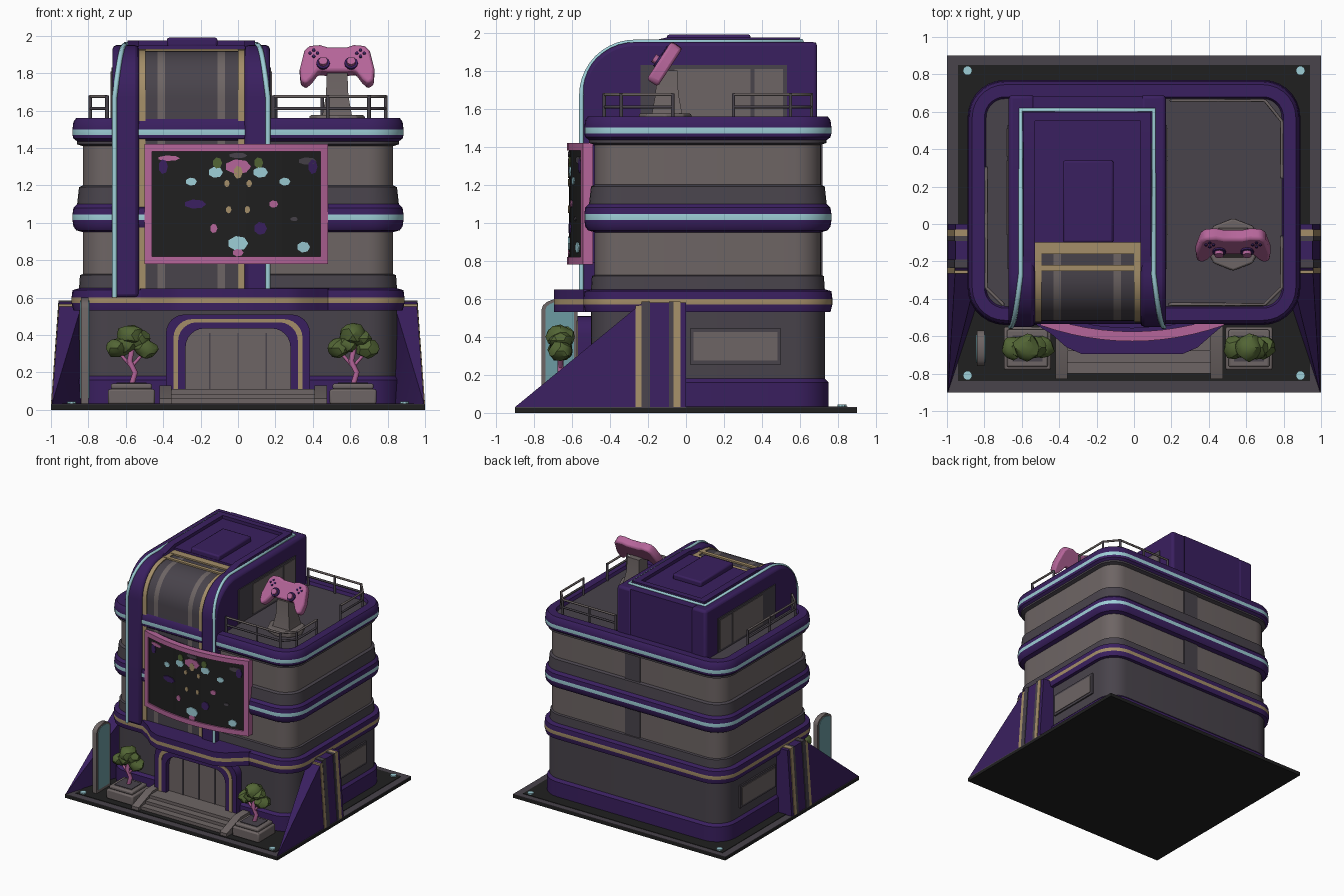
import bpy, bmesh, math, random
from mathutils import Matrix, Vector

random.seed(4)
if "Cube" in bpy.data.objects:
    bpy.data.objects.remove(bpy.data.objects["Cube"], do_unlink=True)


def material(name, r, g, b):
    m = bpy.data.materials.new(name)
    m.use_nodes = True
    m.diffuse_color = (r, g, b, 1)
    m.node_tree.nodes["Principled BSDF"].inputs["Base Color"].default_value = (r, g, b, 1)
    return m


PURPLE = material("purple", .042, .014, .115)
DARK = material("dark grey", .065, .056, .07)
TAUPE = material("taupe", .155, .13, .128)
TAN = material("tan", .37, .27, .14)
CYAN = material("pale cyan", .34, .62, .68)
PINK = material("pink", .46, .13, .32)
BLACK = material("black", .014, .014, .014)
GREEN = material("leaf green", .085, .13, .035)
TEAL = material("teal glass", .15, .33, .36)
made = []


def mesh(name, verts, faces, mats, index=None, bevel=0):
    me = bpy.data.meshes.new(name)
    me.from_pydata(verts, [], faces)
    for m in mats:
        me.materials.append(m)
    if index:
        me.polygons.foreach_set("material_index", index)
    bm = bmesh.new()
    bm.from_mesh(me)
    bmesh.ops.recalc_face_normals(bm, faces=bm.faces)
    bm.to_mesh(me)
    bm.free()
    ob = bpy.data.objects.new(name, me)
    bpy.context.collection.objects.link(ob)
    if bevel:
        mod = ob.modifiers.new("Bevel", 'BEVEL')
        mod.width, mod.segments = bevel, 2
    made.append(ob)
    return ob


def loft(name, rings, mats, index=None, bevel=0):
    n = len(rings[0])
    faces = [(k * n + i, k * n + (i + 1) % n, (k + 1) * n + (i + 1) % n, (k + 1) * n + i)
             for k in range(len(rings) - 1) for i in range(n)]
    faces += [tuple(range(n))[::-1], tuple(range(len(rings) * n - n, len(rings) * n))]
    if index:
        index = [s for s in index for _ in range(n)] + [index[0], index[-1]]
    return mesh(name, [v for r in rings for v in r], faces, mats, index, bevel)


def prism(name, pts, lo, hi, axis, mat, bevel=0):
    put = {'x': lambda a, b, h: (h, a, b), 'y': lambda a, b, h: (a, h, b),
           'z': lambda a, b, h: (a, b, h)}[axis]
    return loft(name, [[put(a, b, h) for a, b in pts] for h in (lo, hi)], [mat], bevel=bevel)


def box(name, x0, x1, y0, y1, z0, z1, mat, bevel=0):
    return prism(name, [(x0, y0), (x1, y0), (x1, y1), (x0, y1)], z0, z1, 'z', mat, bevel)


def hull(name, pts, mat):
    bm = bmesh.new()
    for p in pts:
        bm.verts.new(p)
    bmesh.ops.convex_hull(bm, input=bm.verts)
    bm.verts.index_update()
    ob = mesh(name, [v.co[:] for v in bm.verts], [[v.index for v in f.verts] for f in bm.faces], [mat])
    bm.free()
    return ob


def tube(name, pts, radius, mat):
    cu = bpy.data.curves.new(name, 'CURVE')
    cu.dimensions, cu.bevel_depth, cu.bevel_resolution, cu.use_fill_caps = '3D', radius, 1, True
    sp = cu.splines.new('POLY')
    sp.points.add(len(pts) - 1)
    for p, co in zip(sp.points, pts):
        p.co = (*co, 1)
    cu.materials.append(mat)
    bpy.context.collection.objects.link(bpy.data.objects.new(name, cu))


def ellipse(cx, cy, rx, ry, n=10):
    return [(cx + rx * math.cos(i * math.tau / n), cy + ry * math.sin(i * math.tau / n)) for i in range(n)]


def rounded(o, z):
    r, pts = .14 + o, []
    for k, (cx, cy) in enumerate([(.69, .57), (-.69, .57), (-.69, -.34), (.69, -.34)]):
        for i in range(8):
            t = (k + i / 7) * math.pi / 2
            pts.append((cx + r * math.cos(t), cy + r * math.sin(t), z))
    return pts


# Ground slab with border and corner lamps
box("ground_slab", -1, 1, -.9, .9, 0, .026, BLACK)
box("ground_border", -1, 1, -.9, .9, .026, .03, DARK)
box("ground_paving", -.94, .94, -.84, .85, .03, .034, BLACK)
for x in (-.89, .89):
    for y in (-.81, .82):
        prism("corner_lamp", ellipse(x, y, .025, .025), .03, .045, 'z', CYAN)

# Main building: offset, height, colour of the segment above
P, D, T, N, C = range(5)
levels = [(.04, .03, P), (.04, .16, P), (.02, .18, D), (.02, .53, P), (.05, .53, P), (.06, .57, N),
          (.06, .6, P), (.055, .64, P), (.02, .65, D), (.015, .72, D), (0, .725, T), (0, .95, P),
          (.035, .96, P), (.05, .98, P), (.055, 1.015, C), (.055, 1.045, P), (.05, 1.08, P), (.03, 1.1, D),
          (.02, 1.19, D), (0, 1.2, T), (0, 1.41, D), (.03, 1.42, D), (.03, 1.435, P), (.05, 1.45, P),
          (.055, 1.47, C), (.055, 1.5, P), (.05, 1.54, P), (.035, 1.56, P), (-.03, 1.56, P), (-.04, 1.535, D),
          (-.06, 1.535, D)]
loft("building", [rounded(o, z) for o, z, _ in levels], [PURPLE, DARK, TAUPE, TAN, CYAN],
     [m for _, _, m in levels[:-1]])
for z0, z1 in ((.72, .955), (1.195, 1.415)):
    box("rear_window_pillar", -.07, .07, .69, .718, z0, z1, DARK)

# Canopy bulging over the entrance
canopy = [(-.54, -.45), (-.52, -.54), (-.44, -.59), (-.36, -.66), (-.28, -.695), (.26, -.695), (.34, -.66),
          (.42, -.59), (.48, -.54), (.5, -.45)]
for z0, z1, m in ((.53, .57, PURPLE), (.57, .6, TAN), (.6, .648, PURPLE)):
    prism("canopy", canopy, z0, z1, 'z', m)


# Entrance arch, doors and steps
def arch(w, top, r=.1):
    arc = [(w - r + r * math.cos(i * math.pi / 12), top - r + r * math.sin(i * math.pi / 12)) for i in range(7)]
    return [(w, .03)] + arc + [(-x, z) for x, z in arc[::-1]] + [(-w, .03)]


for w, top, w2, top2, y, m in ((.385, .51, .345, .485, -.57, PURPLE), (.345, .485, .32, .468, -.575, TAN),
                               (.32, .468, .28, .435, -.57, PURPLE)):
    a, b = arch(w, top), arch(w2, top2)
    prism("entrance_arch", a + b[::-1], y, -.48, 'y', m)
prism("entrance_doors", arch(.285, .44), -.525, -.48, 'y', TAUPE)
for x in (-.15, 0, .15):
    box("door_seam", x - .004, x + .004, -.53, -.52, .1, .41, DARK)
for i in range(3):
    box("entrance_step", -.36, .41, -.8 + .06 * i, -.5, .03, .06 + .025 * i, TAUPE)
for x in (-.42, .41):
    prism("step_cheek", [(-.83, .03), (-.83, .06), (-.64, .13), (-.52, .13), (-.52, .03)], x, x + .065, 'x', TAUPE)

# Side buttresses with stripes, and ground floor side windows
for s in (-1, 1):
    hull("side_buttress", [(s * x, y, z) for x, y, z in (
        (.995, -.9, .03), (.995, 0, .03), (.83, 0, .03), (.83, -.4, .03), (.955, -.23, .58),
        (.955, 0, .58), (.83, 0, .58), (.83, -.23, .58))], PURPLE)
    for y, w, m in ((-.265, .03, TAN), (-.235, .045, DARK), (-.09, .025, DARK), (-.065, .035, TAN)):
        top = .585 if y > -.25 else .565
        hull("buttress_stripe", [(s * x, yy, z) for yy in (y, y + w) for x, z in (
            (1, .03), (.96, top), (.83, top), (.83, .03))], m)
    sx = sorted((s * .84, s * .862))
    box("side_window_frame", *sx, .02, .5, .255, .445, DARK)
    sx = sorted((s * .84, s * .867))
    box("side_window", *sx, .04, .48, .275, .425, TAUPE)


# Tower: two fins with a curved front, and striped infill between them
def tower_front(d):
    r = .28 - d
    return [(-.55 + d, .6)] + [(-.27 - r * math.cos(i * math.pi / 20), 1.67 + r * math.sin(i * math.pi / 20))
                               for i in range(11)]


for x0, x1 in ((-.67, -.53), (.035, .17)):
    prism("tower_fin", tower_front(0) + [(.69, 1.95), (.69, .6)], x0, x1, 'x', PURPLE, .02)
infill = [(-.54, -.495, TAN), (-.495, -.43, DARK), (-.43, -.39, TAUPE), (-.39, -.11, DARK),
          (-.11, -.07, TAUPE), (-.07, 0, DARK), (0, .045, TAN)]
for x0, x1, m in infill:
    d = .024 if m == TAN else .032
    prism("tower_infill", tower_front(d) + [(-.1, 1.95 - d), (-.1, .6)], x0, x1, 'x', m)
for y0, y1 in ((-.16, -.1), (-.25, -.22)):
    box("tower_cross_trim", -.535, .04, y0, y1, 1.89, 1.93, TAN)
box("tower_core", -.54, .045, -.1, .685, 1.5, 1.948, PURPLE)
prism("tower_cap", [(-.25, 1.94), (-.1, 1.975), (.58, 1.975), (.6, 1.94)], -.59, -.53, 'x', PURPLE)
prism("tower_cap", [(-.25, 1.94), (-.1, 1.975), (.58, 1.975), (.6, 1.94)], .035, .09, 'x', PURPLE)
box("tower_cap_rear", -.59, .09, .55, .6, 1.94, 1.975, PURPLE)
box("roof_hatch", -.38, -.11, -.1, .34, 1.94, 1.99, PURPLE, .012)
left = [(-.66 + .055 * min(1, max(0, i - 1) / 10), y, z) for i, (y, z) in enumerate(tower_front(0))]
left += [(-.605, .61, 1.952)]
tube("tower_light_strip", left + [(-.5 - x, y, z) for x, y, z in left[::-1]], .014, CYAN)
for x0, x1 in ((-.677, -.66), (.16, .177)):
    box("tower_window_frame", x0, x1, -.24, .53, 1.54, 1.83, DARK)
    for y0, y1 in ((-.06, .34), (.36, .51)):
        box("tower_window", x0 - .004, x1 + .004, y0, y1, 1.56, 1.81, TAUPE)


# Convex billboard with a pink frame and coloured shapes
def bulge(x):
    return -.615 + .085 * ((x + .01) / .49) ** 2


def curved_panel(name, x0, x1, z0, z1, front, back, mat):
    xs = [x0 + (x1 - x0) * i / 12 for i in range(13)]
    pts = [(x, bulge(x) + front) for x in xs] + [(x, bulge(x) + back) for x in xs[::-1]]
    prism(name, pts, z0, z1, 'z', mat)


curved_panel("billboard_back", -.49, .47, .79, 1.41, .015, .06, PURPLE)
curved_panel("billboard_screen", -.46, .44, .82, 1.38, 0, .02, BLACK)
for z in (.78, 1.38):
    curved_panel("billboard_frame", -.5, .48, z, z + .04, -.012, .04, PINK)
for x in (-.5, .44):
    curved_panel("billboard_frame", x, x + .04, .8, 1.4, -.012, .04, PINK)
art = [(0, 1.3, .07, .04, PINK), (0, 1.27, .025, .035, TAN), (0, .89, .055, .04, CYAN), (0, .84, .03, .02, PINK),
       (-.37, 1.345, .06, .015, PINK), (.37, 1.33, .05, .02, DARK), (-.23, 1.1, .06, .025, PURPLE),
       (.19, 1.1, .025, .02, PINK), (.12, .97, .035, .035, PURPLE), (-.13, .97, .02, .025, PINK),
       (.35, .87, .035, .03, CYAN), (.3, 1.02, .02, .012, DARK), (0, 1.36, .05, .015, DARK)]
for s in (-1, 1):
    art += [(s * .12, 1.27, .04, .03, CYAN), (s * .11, 1.32, .025, .03, GREEN), (s * .06, 1.21, .015, .02, TAN),
            (s * .25, 1.22, .03, .022, CYAN), (s * .05, 1.07, .015, .02, TAN), (s * .4, 1.3, .025, .04, PURPLE)]
for x, z, w, h, m in art:
    ob = prism("screen_shape", ellipse(x, z, w, h, 7), -.006, .002, 'y', m)
    for v in ob.data.vertices:
        v.co.y += bulge(v.co.x)

# Planters with small trees
for cx in (-.57, .615):
    box("planter", cx - .125, cx + .125, -.78, -.55, .03, .11, TAUPE, .01)
    box("planter_rim", cx - .11, cx + .11, -.765, -.565, .11, .14, TAUPE, .01)
    box("planter_soil", cx - .08, cx + .08, -.735, -.595, .13, .145, DARK)
    tube("tree_trunk", [(cx, -.66, .13), (cx + .02, -.66, .2), (cx - .01, -.66, .26), (cx + .01, -.66, .36)], .017, PINK)
    for s in (-1, 1):
        tube("tree_branch", [(cx, -.66, .23), (cx + s * .07, -.66, .31)], .01, PINK)
    for dx, dz, r in ((-.075, .33, .065), (.08, .325, .065), (0, .4, .075), (-.03, .35, .06), (.04, .38, .06)):
        bm = bmesh.new()
        bmesh.ops.create_icosphere(bm, subdivisions=2, radius=r)
        for v in bm.verts:
            v.co *= random.uniform(.85, 1.1)
            v.co.z *= .8
        verts = [(v.co + Vector((cx + dx, -.66, dz)))[:] for v in bm.verts]
        mesh("tree_leaves", verts, [[v.index for v in f.verts] for f in bm.faces], [GREEN])
        bm.free()


# Freestanding sign
def sign_outline(w, z0, top):
    arc = [(-.665 + w * math.cos(i * math.pi / 8), top - w * .6 + w * .6 * math.sin(i * math.pi / 8)) for i in range(9)]
    return [(-.665 + w, z0)] + arc + [(-.665 - w, z0)]


prism("sign_frame", sign_outline(.095, .03, .6), -.84, -.8, 'x', TAUPE)
prism("sign_panel", sign_outline(.075, .06, .585), -.845, -.795, 'x', TEAL)

# Roof railings
for run in ([(.19, -.43), (.48, -.43), (.7, -.43), (.79, -.34), (.79, -.07)],
            [(.79, .25), (.79, .55), (.7, .66), (.45, .66), (.2, .66)],
            [(-.79, .3), (-.79, 0), (-.79, -.34), (-.7, -.43)]):
    for z in (1.61, 1.675):
        tube("railing_bar", [(x, y, z) for x, y in run], .009, TAUPE if z > 1.65 else DARK)
    for x, y in run:
        tube("railing_post", [(x, y, 1.53), (x, y, 1.68)], .01, DARK)

# Rooftop gamepad on a pedestal
prism("pedestal_base", ellipse(.53, -.11, .15, .14, 8), 1.53, 1.575, 'z', TAUPE, .01)
loft("pedestal", [[(.53 + a * w, -.1 + b * w, z) for a, b in ((-1, -1), (1, -1), (1, 1), (-1, 1))]
                  for w, z in ((.08, 1.57), (.06, 1.68), (.055, 1.8))], [TAUPE])
half = [(.05, .1), (.09, .115), (.15, .11), (.175, .08), (.2, -.04), (.195, -.11), (.165, -.13), (.135, -.1),
        (.1, -.045), (.05, -.05)]
pad = [prism("gamepad_body", half + [(-x, z) for x, z in half[::-1]], -.035, .035, 'y', PINK, .014)]
for s in (-1, 1):
    pad.append(prism("gamepad_stick_ring", ellipse(s * .075, -.01, .036, .036, 12), -.045, -.03, 'y', PURPLE))
    pad.append(prism("gamepad_stick", ellipse(s * .075, -.01, .024, .024, 12), -.065, -.04, 'y', PINK))
    for a, b in ((0, .02), (0, -.02), (.02, 0), (-.02, 0)):
        pad.append(prism("gamepad_button", ellipse(s * .125 + a, .055 + b, .009, .009, 6), -.042, -.03, 'y', PURPLE))
for ob in pad:
    ob.matrix_world = Matrix.Translation((.53, -.11, 1.84)) @ Matrix.Rotation(math.radians(-33), 4, 'X')

# Smooth rounded surfaces, keep hard edges
bpy.ops.object.select_all(action='DESELECT')
for ob in made:
    ob.select_set(True)
bpy.context.view_layer.objects.active = made[0]
bpy.ops.object.shade_smooth_by_angle(angle=math.radians(30))
